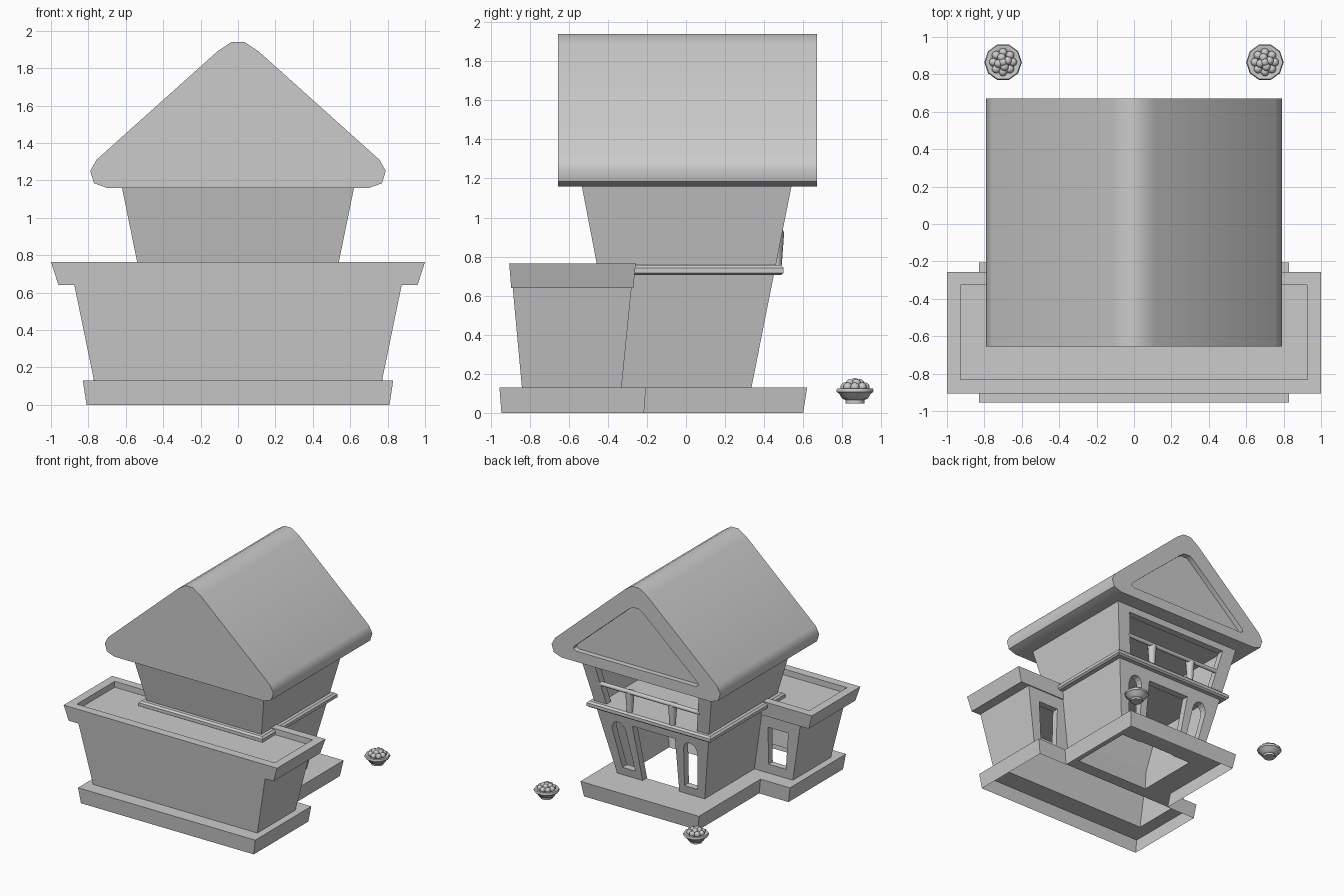
import bpy, math
from mathutils import Vector

if "Cube" in bpy.data.objects:
    bpy.data.objects.remove(bpy.data.objects["Cube"])


def make(name, verts, faces):
    me = bpy.data.meshes.new(name)
    me.from_pydata(verts, [], faces)
    me.validate()
    ob = bpy.data.objects.new(name, me)
    bpy.context.collection.objects.link(ob)
    return ob


def loft(name, loops, bottom=True, top=True):
    """Skin a stack of equally long vertex loops (counter-clockwise from above)."""
    n = len(loops[0])
    verts = [v for lp in loops for v in lp]
    faces = [(k * n + i, k * n + (i + 1) % n, (k + 1) * n + (i + 1) % n, (k + 1) * n + i)
             for k in range(len(loops) - 1) for i in range(n)]
    if bottom:
        faces.append(tuple(reversed(range(n))))
    if top:
        faces.append(tuple(range(len(verts) - n, len(verts))))
    return make(name, verts, faces)


def rect(hx, y0, y1, z, cx=0):
    return [(cx - hx, y0, z), (cx + hx, y0, z), (cx + hx, y1, z), (cx - hx, y1, z)]


def tee(wide, y0, y1, narrow, y2, z):
    """T-shaped outline: wide wing in front, narrow porch behind."""
    return [(-wide, y0, z), (wide, y0, z), (wide, y1, z), (narrow, y1, z),
            (narrow, y2, z), (-narrow, y2, z), (-narrow, y1, z), (-wide, y1, z)]


def prism(name, pts, y0, y1):
    """Extrude an x-z outline along y."""
    return loft(name, [[(x, y1, z) for x, z in pts], [(x, y0, z) for x, z in pts]])


def smooth(ob, deg=40):
    bpy.ops.object.select_all(action='DESELECT')
    ob.select_set(True)
    bpy.context.view_layer.objects.active = ob
    bpy.ops.object.shade_smooth_by_angle(angle=math.radians(deg))


def fix_normals(ob):
    import bmesh
    bm = bmesh.new()
    bm.from_mesh(ob.data)
    bmesh.ops.recalc_face_normals(bm, faces=bm.faces)
    bm.to_mesh(ob.data)
    bm.free()


def cut(ob, cutters):
    fix_normals(ob)
    bpy.context.view_layer.objects.active = ob
    for c in cutters:
        fix_normals(c)
        c.hide_render = True
        m = ob.modifiers.new("cut", 'BOOLEAN')
        m.object, m.operation, m.solver = c, 'DIFFERENCE', 'EXACT'
        bpy.ops.object.modifier_apply(modifier=m.name)
        bpy.data.objects.remove(c)


# Plinth: open underneath, with a ledge carrying the walls
loft("plinth", [tee(.81, -.945, -.215, .535, .60, 0),
                tee(.83, -.955, -.205, .555, .62, .13),
                tee(.72, -.79, -.38, .36, .285, .13)], bottom=False, top=False)

# Front wing with hollow inside and a window each side of the porch
wing = loft("front_wing", [rect(.77, -.84, -.33, .13), rect(.877, -.888, -.278, .65)])
wing_cuts = [loft("wing_cavity", [rect(.70, -.77, -.39, .05), rect(.81, -.82, -.34, .61)])]
for s in (-1, 1):
    wing_cuts.append(loft("wing_window_cut", [rect(.08, -.5, -.1, .21, s * .63),
                                              rect(.095, -.5, -.1, .54, s * .66)]))
cut(wing, wing_cuts)

# Cornice with sunken flat roof
loft("wing_cornice", [rect(.96, -.895, -.27, .64), rect(1.0, -.905, -.257, .765),
                      rect(.927, -.832, -.326, .765), rect(.927, -.832, -.326, .715)])

# Tower: flared hollow walls with door, arched windows and balcony opening
tower = loft("tower_walls", [rect(.41, -.335, .335, .13), rect(.622, -.535, .542, 1.17)])
tower_cuts = [
    loft("tower_cavity", [rect(.334, -.26, .26, .05), rect(.59, -.50, .507, 1.3)]),
    loft("door_cut", [rect(.17, .1, .8, .10), rect(.20, .1, .8, .62)]),
    loft("balcony_cut", [rect(.42, .2, .9, .74), rect(.49, .2, .9, 1.11)]),
]
arch = [(.335 + .065 * math.cos(math.pi * i / 8), .54 + .08 * math.sin(math.pi * i / 8))
        for i in range(9)]
for s in (-1, 1):
    outline = [(s * x, z) for x, z in [(.23, .2), (.35, .2)] + arch]
    tower_cuts.append(prism("arch_window_cut", outline, .1, .8))
cut(tower, tower_cuts)

# Belt moulding, also the balcony floor
loft("belt_floor", [rect(.565, -.485, .485, .705), rect(.58, -.50, .50, .717),
                    rect(.58, -.50, .50, .743), rect(.565, -.485, .485, .757)])

# Balcony railing
bpy.ops.mesh.primitive_cylinder_add(vertices=10, radius=.018, depth=.94,
                                    location=(0, .48, .93), rotation=(0, math.pi / 2, 0))
bpy.context.object.name = "balcony_rail"
smooth(bpy.context.object)
for s in (-1, 1):
    bpy.ops.mesh.primitive_cone_add(vertices=10, radius1=.025, radius2=.038, depth=.175,
                                    location=(s * .2, .465, .842))
    bpy.context.object.name = "rail_post"
    smooth(bpy.context.object)

# Gabled roof with rounded eaves and a recessed gable at the porch end
half = [(.70, 1.16), (.77, 1.185), (.79, 1.25), (.757, 1.31), (.11, 1.89), (.035, 1.94)]
roof = prism("roof", half + [(-x, z) for x, z in reversed(half)], -.655, .67)
g = [(.56, 1.25), (.585, 1.265), (.58, 1.285), (.07, 1.735), (.03, 1.762)]
cut(roof, [prism("gable_cut", g + [(-x, z) for x, z in reversed(g)], .625, .8)])
smooth(roof, 50)

# Fruit bowls
profile = [(.05, .048), (.05, .066), (.068, .072), (.085, .098), (.098, .107),
           (.10, .117), (.095, .126), (.075, .126), (.06, .115)]
for s in (-1, 1):
    cx, cy = s * .70, .865
    bowl = loft("fruit_bowl", [[(cx + r * math.cos(math.tau * i / 10),
                                 cy + r * math.sin(math.tau * i / 10), z)
                                for i in range(10)] for r, z in profile])
    smooth(bowl)
    spots = [(.052, math.tau * i / 8, .133) for i in range(8)]
    spots += [(.026, math.tau * i / 4 + .3, .150) for i in range(4)] + [(0, 0, .156)]
    for r, a, z in spots:
        bpy.ops.mesh.primitive_uv_sphere_add(segments=10, ring_count=6, radius=.023,
            location=(cx + r * math.cos(a), cy + r * math.sin(a), z))
        bpy.context.object.name = "fruit"
        smooth(bpy.context.object, 60)

for ob in bpy.data.objects:
    if ob.type == 'MESH' and ob.name.startswith(("wing_cornice", "belt_floor", "plinth")):
        fix_normals(ob)
